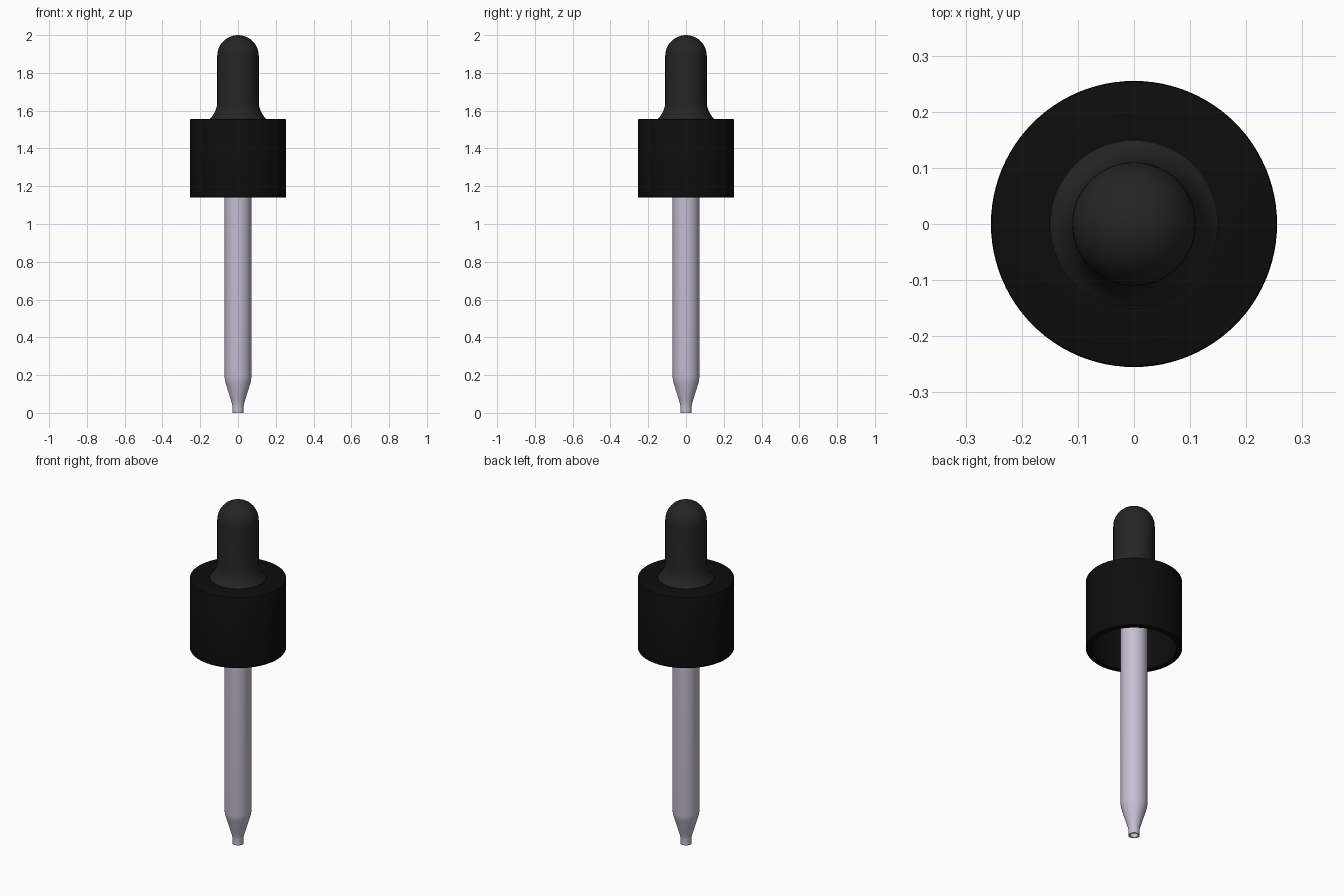
import bpy, bmesh
from math import sin, cos, pi, radians

if "Cube" in bpy.data.objects:
    bpy.data.objects.remove(bpy.data.objects["Cube"])

SEGMENTS = 96


def material(name, color):
    mat = bpy.data.materials.new(name)
    mat.diffuse_color = (*color, 1)
    mat.use_nodes = True
    mat.node_tree.nodes["Principled BSDF"].inputs["Base Color"].default_value = mat.diffuse_color
    return mat


def lathe(name, profile, mat, closed=True):
    """Revolve an (r, z) profile around the z axis."""
    bm = bmesh.new()
    verts = [bm.verts.new((r, 0, z)) for r, z in profile]
    edges = [bm.edges.new(p) for p in zip(verts, verts[1:])]
    if closed:
        edges.append(bm.edges.new((verts[-1], verts[0])))
    bmesh.ops.spin(bm, geom=verts + edges, cent=(0, 0, 0), axis=(0, 0, 1),
                   angle=2 * pi, steps=SEGMENTS)
    bmesh.ops.remove_doubles(bm, verts=bm.verts, dist=1e-5)
    bmesh.ops.recalc_face_normals(bm, faces=bm.faces)
    mesh = bpy.data.meshes.new(name)
    bm.to_mesh(mesh)
    bm.free()
    mesh.materials.append(mat)
    obj = bpy.data.objects.new(name, mesh)
    bpy.context.collection.objects.link(obj)
    bpy.ops.object.select_all(action='DESELECT')
    obj.select_set(True)
    bpy.context.view_layer.objects.active = obj
    bpy.ops.object.shade_smooth_by_angle(angle=radians(35))
    return obj


def dome(radius, z, steps=12):
    """Quarter circle from the side up to the axis."""
    pts = [(radius * cos(pi / 2 * i / steps), z + radius * sin(pi / 2 * i / steps))
           for i in range(steps)]
    return pts + [(0, z + radius)]


plastic = material("black_plastic", (0.004, 0.004, 0.004))
rubber = material("dark_rubber", (0.018, 0.018, 0.018))
glass = material("tinted_glass", (0.57, 0.52, 0.66))

# Screw cap: hollow below, with a hole in the top for the bulb
lathe("screw_cap", [
    (0.150, 1.555), (0.250, 1.555), (0.2535, 1.5535), (0.255, 1.550),
    (0.255, 1.144), (0.252, 1.140), (0.228, 1.140), (0.225, 1.143),
    (0.225, 1.525), (0.150, 1.525)], plastic)

# Rubber bulb: flange held under the cap, flared foot, domed top, hollow inside
outer = [(0.075, 1.495), (0.215, 1.495), (0.215, 1.524), (0.149, 1.524),
         (0.149, 1.556), (0.139, 1.567), (0.128, 1.583), (0.119, 1.602),
         (0.113, 1.620), (0.110, 1.640)] + dome(0.110, 1.890)
inner = dome(0.090, 1.890)[::-1] + [(0.090, 1.640), (0.075, 1.610)]
lathe("rubber_bulb", outer + inner, rubber)

# Glass pipette: open tube drawn down to a narrow tip
tube = [(0.071, 1.610), (0.071, 0.190), (0.069, 0.172), (0.063, 0.150),
        (0.045, 0.092), (0.037, 0.065), (0.032, 0.048), (0.030, 0.036), (0.030, 0.0)]
bore = [(r - (0.008 if r < 0.04 else 0.012), z) for r, z in reversed(tube)]
lathe("glass_pipette", tube + bore, glass)
